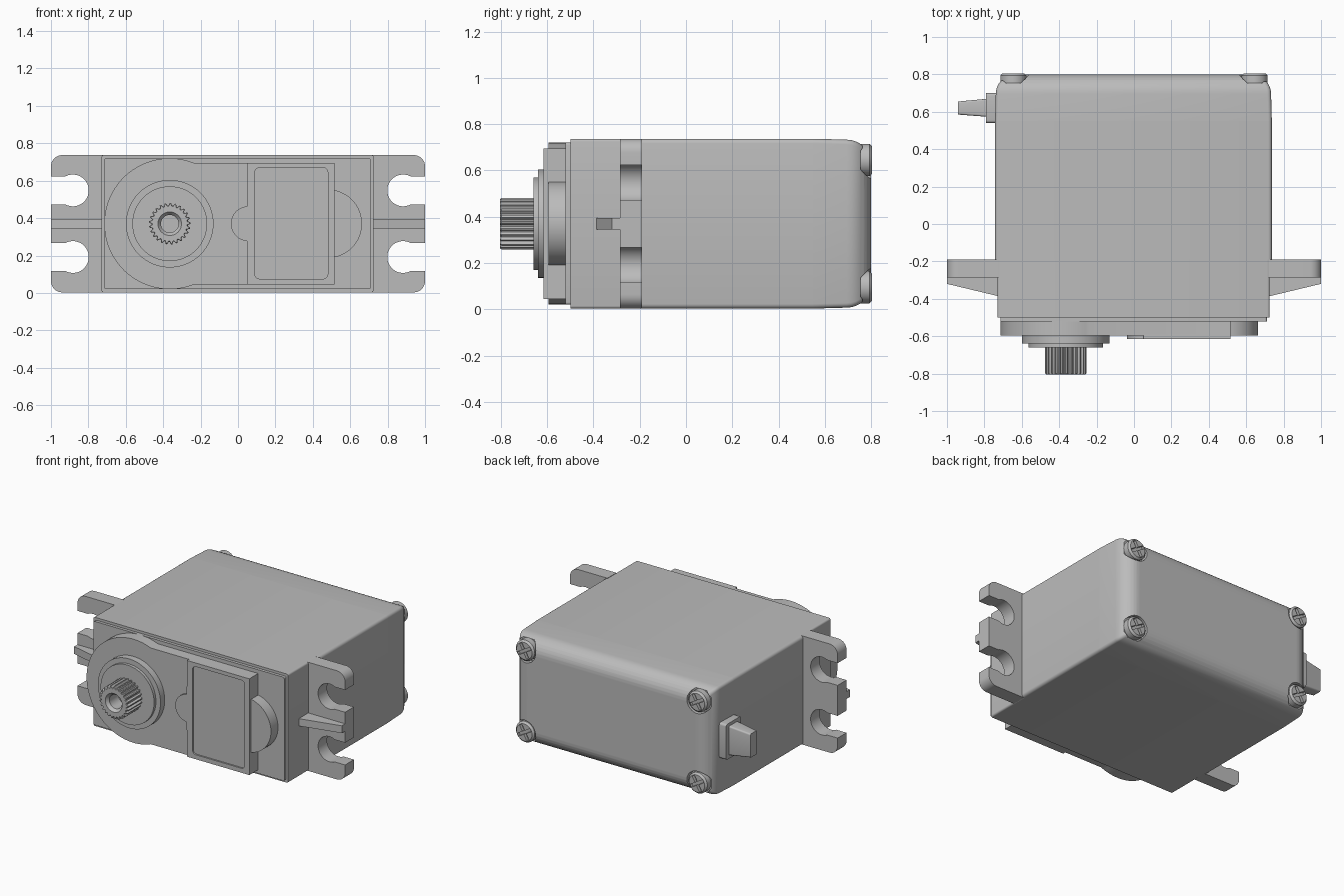
import bpy, bmesh, math
from mathutils import Matrix

old = bpy.data.objects.get("Cube")
if old:
    bpy.data.objects.remove(old, do_unlink=True)

grey = bpy.data.materials.new("plain grey plastic")
grey.use_nodes = True
COLOUR = (0.5, 0.5, 0.5, 1)
grey.diffuse_color = COLOUR
for node in grey.node_tree.nodes:
    if node.type == 'BSDF_PRINCIPLED':
        node.inputs["Base Color"].default_value = COLOUR

ZC = 0.37            # mid height
SHAFT_X = -0.365     # output shaft position


def finish(name, bm):
    bmesh.ops.recalc_face_normals(bm, faces=bm.faces)
    mesh = bpy.data.meshes.new(name)
    bm.to_mesh(mesh)
    bm.free()
    mesh.materials.append(grey)
    obj = bpy.data.objects.new(name, mesh)
    bpy.context.collection.objects.link(obj)
    return obj


def arc(cx, cz, r, a0, a1, n=24):
    angles = [math.radians(a0 + (a1 - a0) * i / n) for i in range(n + 1)]
    return [(cx + r * math.cos(a), cz + r * math.sin(a)) for a in angles]


def circle(cx, cz, r, n=48):
    return arc(cx, cz, r, 0, 360, n)[:-1]


def rounded_rect(x0, x1, z0, z1, r, n=4):
    corners = ((x1 - r, z0 + r, -90), (x1 - r, z1 - r, 0),
               (x0 + r, z1 - r, 90), (x0 + r, z0 + r, 180))
    return [p for cx, cz, a in corners for p in arc(cx, cz, r, a, a + 90, n)]


def loft(name, sections, matrix=None):
    """Skin a closed solid through (y, outline) sections."""
    bm = bmesh.new()
    rings = [[bm.verts.new((x, y, z)) for x, z in pts] for y, pts in sections]
    for a, b in zip(rings, rings[1:]):
        for i in range(len(a)):
            j = (i + 1) % len(a)
            bm.faces.new((a[i], a[j], b[j], b[i]))
    bm.faces.new(rings[0])
    bm.faces.new(rings[-1])
    if matrix:
        bm.transform(matrix)
    return finish(name, bm)


def prism(name, pts, y0, y1, matrix=None):
    return loft(name, [(y0, pts), (y1, pts)], matrix)


def cut(obj, cutters):
    """Subtract the cutters, then discard them."""
    for c in cutters:
        mod = obj.modifiers.new("cut", 'BOOLEAN')
        mod.operation, mod.solver, mod.object = 'DIFFERENCE', 'EXACT', c
    bpy.context.view_layer.update()
    graph = bpy.context.evaluated_depsgraph_get()
    mesh = bpy.data.meshes.new_from_object(obj.evaluated_get(graph))
    obj.modifiers.clear()
    obj.data = mesh
    for c in cutters:
        bpy.data.objects.remove(c, do_unlink=True)


# Motor case, and the rear cap with its rounded back edges
def case_outline(inset):
    return rounded_rect(-0.743 + inset, 0.737 - inset, 0.003 + inset, 0.737 - inset, 0.02)

prism("motor_case", case_outline(0), -0.19, 0.55)
R = 0.105
sections = [(0.55, case_outline(0))]
for i in range(9):
    t = math.radians(90 * i / 8)
    sections.append((0.695 + R * math.sin(t), case_outline(0.004 + R * (1 - math.cos(t)))))
rear_cap = loft("rear_cap", sections)

# Corner screws with crossed slots, sunk into pockets
screw_spots = [(sx * 0.645, ZC + sz * 0.275) for sx in (-1, 1) for sz in (-1, 1)]
cut(rear_cap, [prism("pocket_cutter", circle(x, z, 0.08), 0.755, 0.9) for x, z in screw_spots])
for x, z in screw_spots:
    screw = loft("corner_screw", [(0.74, circle(x, z, 0.07, 32)), (0.793, circle(x, z, 0.07, 32)),
                                  (0.805, circle(x, z, 0.058, 32))])
    slots = []
    for turn in (30, 120):
        m = (Matrix.Translation((x, 0, z)) @ Matrix.Rotation(math.radians(turn), 4, 'Y'))
        slots.append(prism("slot_cutter", rounded_rect(-0.055, 0.055, -0.01, 0.01, 0.003, 1),
                           0.785, 0.83, m))
    cut(screw, slots)

# Cable outlet on the side, lofted sideways
side = Matrix.Rotation(math.radians(90), 4, 'Z')
prism("cable_collar", rounded_rect(0.54, 0.70, 0.25, 0.49, 0.015), 0.73, 0.79, side)
loft("cable_boot", [(0.78, rounded_rect(0.573, 0.67, 0.27, 0.47, 0.01)),
                    (0.94, rounded_rect(0.585, 0.655, 0.29, 0.45, 0.01))], side)

# Gear housing block and the thin step in front of it
prism("gear_housing", rounded_rect(-0.73, 0.725, 0.003, 0.737, 0.012), -0.5, -0.19)
prism("front_step", rounded_rect(-0.715, 0.71, 0.02, 0.72, 0.01), -0.52, -0.49)

# Mounting ears with open keyhole slots, and a wedge rib on each
lower = [(0.72, 0.003)] + arc(0.94, 0.063, 0.06, -90, 0, 8)
lower += [(1, 0.117)] + arc(0.883, 0.192, 0.085, -62, -298, 28) + [(1, 0.267)]
outline = lower + [(x, 2 * ZC - z) for x, z in reversed(lower)]
rib = [(0.70, -0.25), (1, -0.25), (1, -0.32), (0.70, -0.392)]
upright = Matrix(((1, 0, 0, 0), (0, 0, 1, 0), (0, 1, 0, 0), (0, 0, 0, 1)))
for sx in (-1, 1):
    prism("mounting_ear", [(sx * x, z) for x, z in outline], -0.285, -0.19)
    prism("ear_rib", [(sx * x, y) for x, y in rib], 0.345, 0.395, upright)

# Raised gear cover: big round end running into a straight body
cover = [(0.515, 0.045), (0.515, 0.695)] + arc(SHAFT_X, ZC, 0.35, 68.2, 291.8, 48)
prism("gear_cover", cover, -0.595, -0.51)
prism("cover_lobe", arc(0.48, ZC, 0.183, -80, 80), -0.595, -0.51)

# Label plate with a round tab and a shallow recessed panel
plate = [(0.515, 0.045), (0.515, 0.695), (0.05, 0.695)] + arc(0.055, ZC, 0.093, 95, 265)
plate += [(0.05, 0.045)]
label = prism("label_plate", plate, -0.615, -0.59)
cut(label, [prism("panel_cutter", rounded_rect(0.09, 0.48, 0.075, 0.67, 0.025), -0.7, -0.605)])

# Output bearing rings and splined shaft with a screw hole
prism("bearing_base", circle(SHAFT_X, ZC, 0.234, 64), -0.64, -0.58)
prism("bearing_ring", circle(SHAFT_X, ZC, 0.2, 64), -0.66, -0.63)


def spline(scale, teeth=25):
    pts = []
    for i in range(teeth * 4):
        r = (0.111 if i % 4 < 2 else 0.098) * scale
        a = math.tau * i / (teeth * 4)
        pts.append((SHAFT_X + r * math.cos(a), ZC + r * math.sin(a)))
    return pts

shaft = loft("splined_shaft", [(-0.65, spline(1)), (-0.798, spline(1)), (-0.805, spline(0.95))])
cut(shaft, [loft("hole_cutter", [(-0.82, circle(SHAFT_X, ZC, 0.075, 32)),
                                 (-0.785, circle(SHAFT_X, ZC, 0.047, 32)),
                                 (-0.69, circle(SHAFT_X, ZC, 0.047, 32))])])

# Smooth the curved walls, keep real edges sharp
bpy.ops.object.select_all(action='DESELECT')
for obj in bpy.context.collection.objects:
    if obj.type == 'MESH' and grey.name in obj.data.materials:
        obj.select_set(True)
        bpy.context.view_layer.objects.active = obj
bpy.ops.object.shade_smooth_by_angle(angle=math.radians(30))
